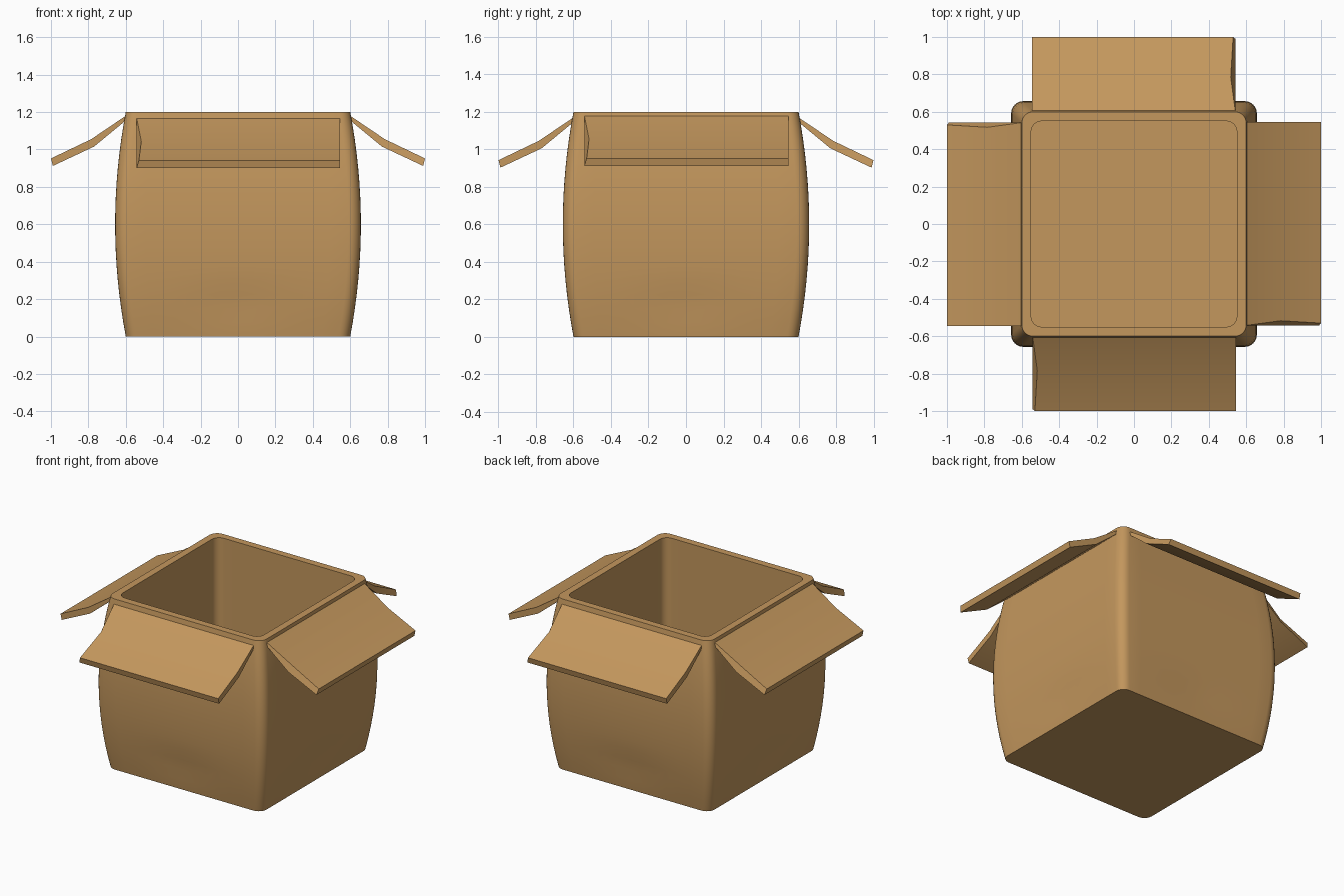
import bpy, bmesh, math
from mathutils import Matrix, Vector

if "Cube" in bpy.data.objects:
    bpy.data.objects.remove(bpy.data.objects["Cube"])

card = bpy.data.materials.new("cardboard tan")
card.diffuse_color = (0.55, 0.31, 0.11, 1)
card.use_nodes = True
card.node_tree.nodes["Principled BSDF"].inputs["Base Color"].default_value = card.diffuse_color


def finish(bm, name, angle):
    bmesh.ops.recalc_face_normals(bm, faces=bm.faces)
    me = bpy.data.meshes.new(name)
    bm.to_mesh(me)
    bm.free()
    ob = bpy.data.objects.new(name, me)
    bpy.context.collection.objects.link(ob)
    me.materials.append(card)
    bpy.ops.object.select_all(action='DESELECT')
    ob.select_set(True)
    bpy.context.view_layer.objects.active = ob
    bpy.ops.object.shade_smooth_by_angle(angle=math.radians(angle))
    return ob


def outline(half, radius, arc=6, side=12):
    """Rounded square with extra points along each side."""
    pts = []
    c = half - radius
    for q in range(4):
        rot = Matrix.Rotation(q * math.pi / 2, 2)
        for i in range(arc + 1):
            a = math.pi / 2 * i / arc
            pts.append(rot @ Vector((c + radius * math.cos(a), c + radius * math.sin(a))))
        for i in range(1, side):
            pts.append(rot @ Vector((c - 2 * c * i / side, half)))
    return pts


# Box: bulging outer wall, rim, straight inner wall and floor
H = 1.2
bm = bmesh.new()
rings = []
for k in range(17):
    z = H * k / 16
    bulge = 1 + 0.095 * (1 - (2 * z / H - 1) ** 2)
    ring = []
    for p in outline(0.6, 0.06):
        # shallow dent low in the middle of each side
        along = min(abs(p.x), abs(p.y))
        dent = 0.014 * math.exp(-(along / 0.25) ** 2 - ((z - 0.17) / 0.1) ** 2) * min(1, z / 0.1)
        ring.append(bm.verts.new((*(p * (bulge - dent)), z)))
    rings.append(ring)
for z in (H, 0.05):
    rings.append([bm.verts.new((*p, z)) for p in outline(0.55, 0.055)])
n = len(rings[0])
for a, b in zip(rings, rings[1:]):
    for i in range(n):
        bm.faces.new((a[i], a[(i + 1) % n], b[(i + 1) % n], b[i]))
bm.faces.new(rings[0])
bm.faces.new(rings[-1])
finish(bm, "box_body", 40)

# Flaps: bent boards hinged just below the rim
top = [(0.60, 1.18), (0.785, 1.055), (1.0, 0.952)]
low = [(0.60, 1.155), (0.77, 1.015), (0.99, 0.912)]
names = ["right_flap", "back_flap", "left_flap", "front_flap"]
for q, name in enumerate(names):
    drop = 0.01 * (q % 2)
    bm = bmesh.new()
    prof = top + low[::-1]
    # one end is worn: its upper edge is pulled in at the bend
    starts = [-0.542, -0.517, -0.53, -0.542, -0.542, -0.542]
    near = [bm.verts.new((x, y, z - drop)) for (x, z), y in zip(prof, starts)]
    far = [bm.verts.new((x, 0.546, z - drop)) for x, z in prof]
    for i in range(6):
        j = (i + 1) % 6
        bm.faces.new((near[i], near[j], far[j], far[i]))
    for e in (near, far):
        bm.faces.new((e[0], e[1], e[4], e[5]))
        bm.faces.new((e[1], e[2], e[3], e[4]))
    bmesh.ops.rotate(bm, verts=bm.verts, cent=(0, 0, 0),
                     matrix=Matrix.Rotation(q * math.pi / 2, 3, 'Z'))
    finish(bm, name, 30)
